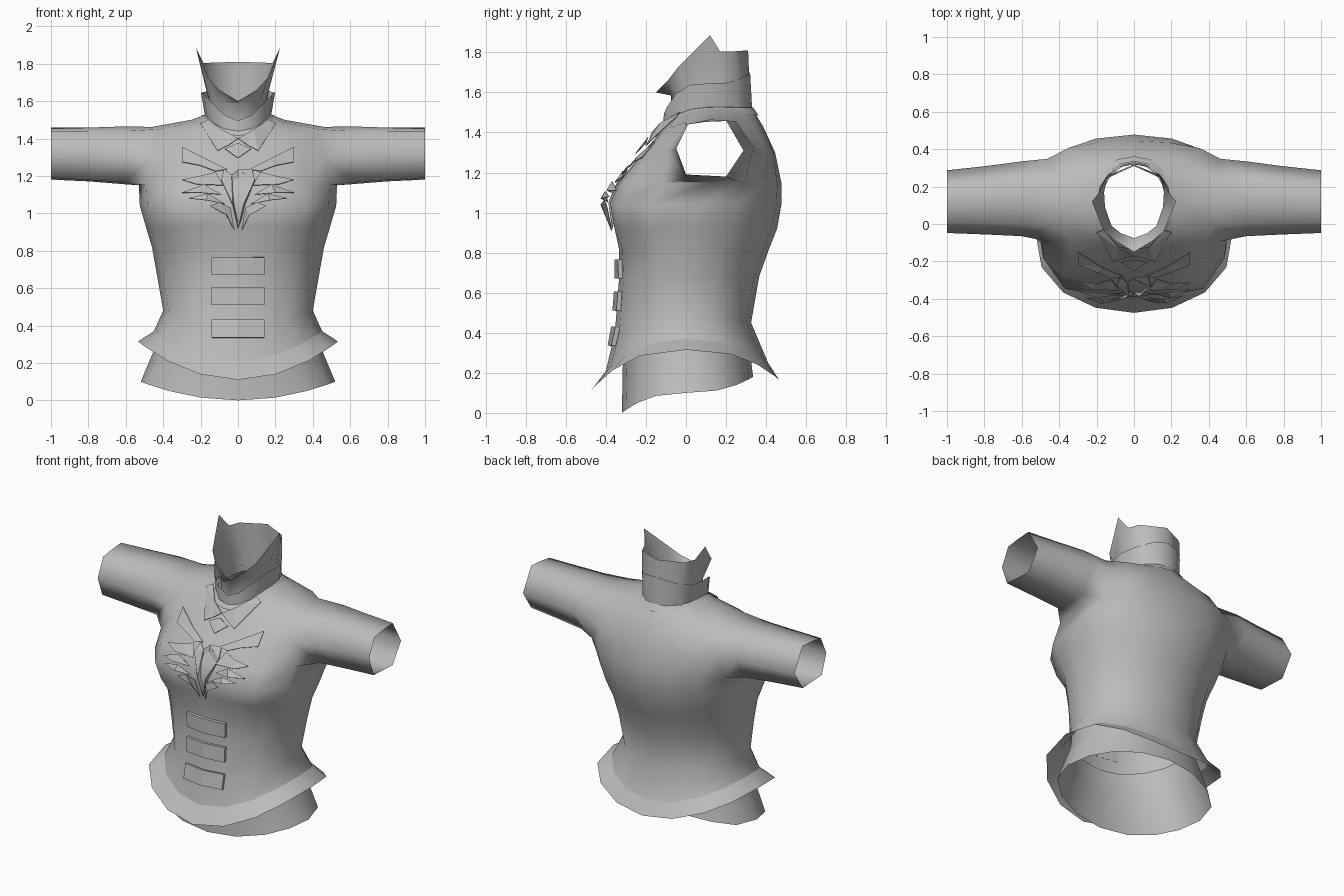
import bpy, bmesh, math
from mathutils import Vector
from mathutils.bvhtree import BVHTree

cube = bpy.data.objects.get("Cube")
if cube:
    bpy.data.objects.remove(cube, do_unlink=True)

grey = bpy.data.materials.new("plain_grey")
grey.use_nodes = True
grey.diffuse_color = (0.5, 0.5, 0.5, 1)
bsdf = next(n for n in grey.node_tree.nodes if n.type == 'BSDF_PRINCIPLED')
bsdf.inputs["Base Color"].default_value = (0.5, 0.5, 0.5, 1)
bsdf.inputs["Roughness"].default_value = 0.8

N = 16  # columns around the body, column 0 = front centre, 4 = left side


def ring(zf, zs, zb, w, yf, yb, ys=0.0, e=0.9, bust=0.0, p=2):
    """Closed ring with its own front, side and back heights and depths."""
    pts = []
    for j in range(N):
        t = 2 * math.pi * j / N
        c, s = math.cos(t), math.sin(t)
        zend, yend = (zf, yf) if c > 0 else (zb, yb)
        y = ys + (yend - ys) * abs(c) ** e
        if c > 0:
            y -= bust * math.sin(2 * t) ** 2
        pts.append((w * s, y, zs + (zend - zs) * abs(c) ** p))
    return pts


def finish(bm, name, angle=80):
    bmesh.ops.recalc_face_normals(bm, faces=bm.faces)
    me = bpy.data.meshes.new(name)
    bm.to_mesh(me)
    bm.free()
    ob = bpy.data.objects.new(name, me)
    bpy.context.collection.objects.link(ob)
    me.materials.append(grey)
    if angle:
        bpy.ops.object.select_all(action='DESELECT')
        ob.select_set(True)
        bpy.context.view_layer.objects.active = ob
        bpy.ops.object.shade_smooth_by_angle(angle=math.radians(angle))
    return ob


def bridge(bm, a, b):
    n = len(a)
    for j in range(n):
        k = (j + 1) % n
        bm.faces.new((a[j], a[k], b[k], b[j]))


def loft(name, rings):
    bm = bmesh.new()
    vs = [[bm.verts.new(p) for p in r] for r in rings]
    for a, b in zip(vs, vs[1:]):
        bridge(bm, a, b)
    return finish(bm, name)


# Bodice: flared hem, waist, bust, armholes, shoulders and neckline
rows = [
    ring(.11, .315, .165, .535, -.475, .465, e=.75),
    ring(.21, .37, .25, .45, -.40, .41, e=.82),
    ring(.40, .48, .45, .40, -.355, .325),
    ring(.66, .68, .68, .435, -.335, .365),
    ring(.82, .82, .82, .46, -.335, .415, bust=.01),
    ring(.93, .92, .92, .49, -.355, .455, .02, .85, .055),
    ring(1.05, 1.04, 1.05, .525, -.365, .478, .05, .8, .08),
    ring(1.15, 1.15, 1.14, .53, -.335, .478, .13, .8, .05),
    ring(1.28, 1.31, 1.30, .50, -.235, .445, .17, .45),
    ring(1.38, 1.462, 1.43, .46, -.145, .385, .11, .8),
    ring(1.43, 1.50, 1.495, .25, -.12, .345, .11),
    ring(1.46, 1.53, 1.53, .17, -.09, .32, .11),
]
A, M, B = 7, 8, 9   # rows bounding the armholes
bm = bmesh.new()
V = [[bm.verts.new(p) for p in r] for r in rows]
for i in range(len(V) - 1):
    for j in range(N):
        if i in (A, M) and j in (3, 4, 11, 12):
            continue
        k = (j + 1) % N
        bm.faces.new((V[i][j], V[i][k], V[i + 1][k], V[i + 1][j]))

# Crisp fold where the hem flares out
for j in range(N):
    bm.edges.get((V[1][j], V[1][(j + 1) % N])).smooth = False

# Sleeves grow out of the armholes
inner = [(0, 1.165), (.11, 1.155), (.24, 1.16), (.335, 1.31), (.25, 1.455), (.12, 1.465), (0, 1.44), (-.065, 1.31)]
outer = [(0, 1.19), (.1, 1.185), (.2, 1.18), (.287, 1.31), (.2, 1.46), (.1, 1.453), (.01, 1.44), (-.048, 1.32)]
loop = [(A, 3), (A, 4), (A, 5), (M, 5), (B, 5), (B, 4), (B, 3), (M, 3)]
for side in (1, -1):
    last = [V[i][j if side > 0 else N - j] for i, j in loop]
    for x, f in ((.60, 0), (.80, .55), (1.0, 1)):
        cur = [bm.verts.new((side * x, a[0] + (b[0] - a[0]) * f, a[1] + (b[1] - a[1]) * f))
               for a, b in zip(inner, outer)]
        bridge(bm, last, cur)
        last = cur
bmesh.ops.recalc_face_normals(bm, faces=bm.faces)
body = BVHTree.FromBMesh(bm)
finish(bm, "bodice")

# Undershirt hanging from the waist to below the hem
loft("undershirt", [
    ring(.42, .48, .45, .393, -.345, .318),
    ring(.27, .35, .32, .415, -.315, .318, e=.85),
    ring(0, .10, .18, .52, -.32, .335, e=.8),
])

# Flat trim around the neckline
loft("neckline_trim", [
    ring(1.415, 1.495, 1.485, .235, -.14, .362, .11),
    ring(1.44, 1.525, 1.525, .19, -.12, .335, .11),
])

# Collar band with a dipped front
loft("collar_band", [
    ring(1.42, 1.51, 1.52, .175, -.115, .33, .11),
    ring(1.495, 1.645, 1.70, .198, -.11, .32, .11, p=3),
])

# High collar with a pointed wing on each side
top = [(0, -.15, 1.60), (.10, -.09, 1.66), (.16, -.04, 1.725), (.225, .12, 1.885), (.185, .17, 1.805),
       (.155, .24, 1.805), (0, .31, 1.81)]
mid = [(0, -.075, 1.585), (.07, -.05, 1.59), (.12, -.01, 1.60), (.155, .09, 1.62), (.16, .17, 1.62),
       (.14, .26, 1.62), (0, .318, 1.62)]


def mirrored(half):
    return half + [(-x, y, z) for x, y, z in half[-2:0:-1]]


loft("high_collar", [mirrored([(x, y, z - .14) for x, y, z in mid]), mirrored(mid), mirrored(top)])


def on_body(x, z, lift):
    hit = body.ray_cast(Vector((x, -2, z)), Vector((0, 1, 0)))[0]
    return (x, (hit.y if hit else -.1) - lift, z)


def thicken(ob, depth):
    mod = ob.modifiers.new("thickness", 'SOLIDIFY')
    mod.thickness = depth
    mod.offset = 0


# Three belly plates wrapped over the front
for n, z in enumerate((.335, .51, .67)):
    bm = bmesh.new()
    xs = [-.14, -.07, 0, .07, .14]
    lo = [bm.verts.new(on_body(x, z, .01)) for x in xs]
    hi = [bm.verts.new(on_body(x, z + .095, .01)) for x in xs]
    for j in range(4):
        bm.faces.new((lo[j], lo[j + 1], hi[j + 1], hi[j]))
    thicken(finish(bm, f"belly_plate_{n + 1}", 0), .022)


# Plates laid on the chest: each point is x, z, lift above the cloth
def plate(name, pts, both=True):
    for side, tag in ((1, "left_"), (-1, "right_")) if both else ((1, ""),):
        bm = bmesh.new()
        vs = [bm.verts.new(on_body(side * x, z, h)) for x, z, h in pts]
        f = bm.faces.new(vs)
        bmesh.ops.triangulate(bm, faces=[f])
        thicken(finish(bm, tag + name, 0), .004)


plate("shoulder_feather", [(.30, 1.355, .012), (.30, 1.275, .012), (.20, 1.255, .015), (.12, 1.225, .015),
                           (.06, 1.235, .012), (.17, 1.29, .015)])
plate("upper_feather", [(.08, 1.15, .02), (.12, 1.22, .02), (.20, 1.20, .03), (.30, 1.18, .035), (.22, 1.155, .03)])
plate("middle_feather", [(.09, 1.10, .02), (.18, 1.155, .04), (.30, 1.11, .03), (.20, 1.11, .045)])
plate("lower_feather", [(.07, 1.05, .02), (.16, 1.105, .05), (.265, 1.08, .04), (.17, 1.07, .055)])
plate("tail_feather", [(.02, .91, .02), (.06, .99, .04), (.15, 1.04, .05), (.10, 1.06, .04), (.04, 1.03, .03)])
plate("breast_feather", [(.0, .92, .015), (.03, 1.05, .02), (.09, 1.18, .02), (.075, 1.235, .015),
                         (.035, 1.205, .02), (0, 1.235, .02)])

# Lapels and clasp under the collar
plate("lapel", [(0, 1.40, .035), (.05, 1.365, .025), (.11, 1.335, .02), (.20, 1.48, .025), (.16, 1.50, .025),
                (.08, 1.445, .03)])
plate("clasp", [(0, 1.375, .04), (-.07, 1.345, .03), (0, 1.295, .03), (.07, 1.345, .03)], both=False)
